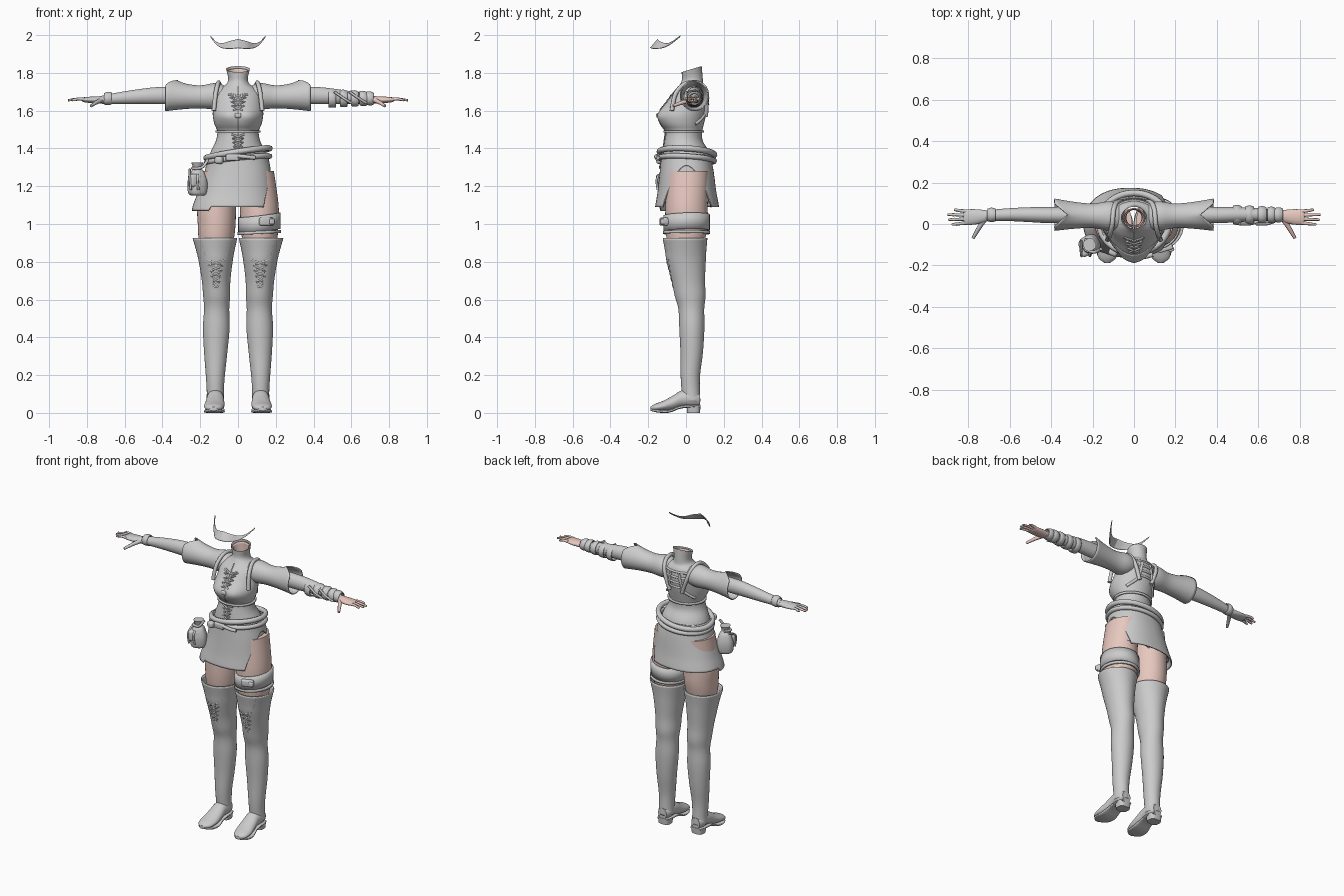
import bpy, bmesh, math
from mathutils import Vector, Matrix
from mathutils.bvhtree import BVHTree

if "Cube" in bpy.data.objects:
    bpy.data.objects.remove(bpy.data.objects["Cube"])


def material(name, colour):
    mat = bpy.data.materials.new(name)
    mat.use_nodes = True
    mat.diffuse_color = colour
    mat.node_tree.nodes["Principled BSDF"].inputs["Base Color"].default_value = colour
    return mat


CLOTH = material("grey cloth", (0.6, 0.6, 0.6, 1))
SKIN = material("skin", (0.8, 0.58, 0.52, 1))


def finish(name, mesh, mat, thick=0):
    mesh.materials.clear()
    mesh.materials.append(mat)
    mesh.shade_smooth()
    mesh.set_sharp_from_angle(angle=0.8)
    obj = bpy.data.objects.new(name, mesh)
    bpy.context.collection.objects.link(obj)
    if thick:
        mod = obj.modifiers.new("thickness", 'SOLIDIFY')
        mod.thickness, mod.offset = thick, 0
    return obj


def surface(name, f, mat, nu=40, nv=24, closed=True, cap=False, thick=0):
    """Grid of points f(u, v), optionally closed around u and capped at both ends."""
    bm = bmesh.new()
    cols = nu if closed else nu + 1
    grid = [[bm.verts.new(f(i / nu, j / nv)) for i in range(cols)] for j in range(nv + 1)]
    for low, high in zip(grid, grid[1:]):
        for i in range(nu):
            k = (i + 1) % cols
            bm.faces.new((low[i], low[k], high[k], high[i]))
    if cap:
        bm.faces.new(grid[0])
        bm.faces.new(grid[-1])
    bmesh.ops.recalc_face_normals(bm, faces=bm.faces)
    mesh = bpy.data.meshes.new(name)
    bm.to_mesh(mesh)
    bm.free()
    return finish(name, mesh, mat, thick)


def spline(rows, t):
    n = len(rows) - 1
    i = min(int(t * n), n - 1)
    f = t * n - i
    near = [rows[max(0, min(n, i + k))] for k in (-1, 0, 1, 2)]
    return [b + f / 2 * (c - a + f * (2 * a - 5 * b + 4 * c - d + f * (3 * (b - c) + d - a)))
            for a, b, c, d in zip(*near)]


def ellipse(u, power=2):
    c, s = math.cos(math.tau * u), math.sin(math.tau * u)
    return (math.copysign(abs(c) ** (2 / power), c), math.copysign(abs(s) ** (2 / power), s))


def loft(name, rings, mat, axis='Z', side=1, power=2, warp=None, **opts):
    """Rings are (position on axis, two centre coordinates, two radii)."""
    def f(u, v):
        t, a, b, ra, rb = spline(rings, v)
        c, s = ellipse(u, power)
        p, q = a + ra * c, b + rb * s
        point = Vector({'X': (t, p, q), 'Y': (p, t, q), 'Z': (p, q, t)}[axis])
        if warp:
            warp(point, v)
        point.x *= side
        return point
    return surface(name, f, mat, nv=4 * (len(rings) - 1), **opts)


def tube(name, points, r, mat=CLOTH, cyclic=False, tip=1, smooth=5):
    rows = list(points) + ([points[0]] if cyclic else [])
    n = smooth * (len(rows) - 1)
    path = [spline(rows, i / n) for i in range(n if cyclic else n + 1)]
    curve = bpy.data.curves.new(name, 'CURVE')
    curve.dimensions, curve.bevel_depth, curve.bevel_resolution = '3D', r, 2
    curve.use_fill_caps = True
    line = curve.splines.new('POLY')
    line.points.add(len(path) - 1)
    line.use_cyclic_u = cyclic
    for i, (dot, p) in enumerate(zip(line.points, path)):
        dot.co = (*p, 1)
        dot.radius = 1 + (tip - 1) * i / n
    temp = bpy.data.objects.new(name, curve)
    bpy.context.collection.objects.link(temp)
    dg = bpy.context.evaluated_depsgraph_get()
    mesh = bpy.data.meshes.new_from_object(temp.evaluated_get(dg))
    bpy.data.objects.remove(temp)
    return finish(name, mesh, mat)


def lace(name, base, points, r, facing=-1):
    """Cord through (x, z) points, laid on the front or back of a part."""
    tree = BVHTree.FromPolygons([v.co for v in base.data.vertices],
                                [p.vertices[:] for p in base.data.polygons])
    path = []
    for (x, z), (x2, z2) in zip(points, points[1:]):
        for k in range(5):
            start = (x + (x2 - x) * k / 4, facing, z + (z2 - z) * k / 4)
            hit = tree.ray_cast(start, (0, -facing, 0))[0]
            if hit and (not path or (hit - path[-1]).length > r / 2):
                path.append(hit)
    return tube(name, path, r, smooth=1)


def box(name, centre, size, turn=0, bevel=0.008):
    bm = bmesh.new()
    bmesh.ops.create_cube(bm, size=1)
    bm.transform(Matrix.Translation(centre) @ Matrix.Rotation(turn, 4, 'Z') @ Matrix.Diagonal((*size, 1)))
    bmesh.ops.bevel(bm, geom=bm.edges, offset=bevel, segments=3, profile=0.5, affect='EDGES')
    mesh = bpy.data.meshes.new(name)
    bm.to_mesh(mesh)
    bm.free()
    return finish(name, mesh, CLOTH)


def band(name, centre, radii, height, tilt, thick=0.012):
    def f(u, v):
        c, s = ellipse(u)
        x, y = radii[0] * c, radii[1] * s
        return (centre[0] + x, centre[1] + y, centre[2] + tilt[0] * x + tilt[1] * y + height * (v - 0.5))
    return surface(name, f, CLOTH, nv=2, thick=thick)


# Bodice with collar
def shape_bodice(p, v):
    if p.y < 0:
        gap = ((abs(p.x) - 0.06) / 0.05) ** 2 + ((p.z - 1.575) / 0.045) ** 2
        p.y -= 0.016 * math.exp(-gap)
    if p.z > 1.74:
        p.z += 0.3 * (p.y - 0.03) * min(1, (p.z - 1.74) / 0.06)


body = [(1.82, 0, .03, .063, .053), (1.77, 0, .033, .052, .055), (1.74, 0, .03, .062, .062),
        (1.72, 0, .03, .095, .075), (1.69, 0, .022, .122, .093), (1.64, 0, .005, .128, .112),
        (1.58, 0, -.018, .134, .125), (1.53, 0, -.02, .125, .115), (1.49, 0, -.012, .11, .098),
        (1.44, 0, -.013, .117, .102), (1.38, 0, 0, .145, .122), (1.3, 0, .005, .162, .13),
        (1.2, 0, .005, .165, .125), (1.14, 0, .005, .1, .09)]
torso = loft("bodice", body, CLOTH, warp=shape_bodice)
loft("neck", [(1.81, 0, .03, .052, .044), (1.75, 0, .03, .043, .044), (1.7, 0, .03, .04, .04)],
     SKIN, warp=shape_bodice, thick=.006)
band("corset_edge", (0, -.012, 1.49), (.114, .102), .012, (0, 0))
lace("front_seam", torso, [(0, 1.73), (0, 1.6), (0, 1.5), (0, 1.38)], .003)
for label, top, width in (("chest", 1.69, .045), ("waist", 1.475, .035)):
    for s in (-1, 1):
        lace(label + "_lace", torso, [(s * width * (1 if k % 2 else -1) * (1 - k / 9), top - k * .022)
                                      for k in range(5)], .005)
lace("chest_tie", torso, [(-.05, 1.685), (0, 1.675), (.05, 1.685)], .005)
box("chest_bead", (0, -.148, 1.575), (.034, .02, .026))

# Back harness and shoulder straps
for s, side in ((-1, "right"), (1, "left")):
    strap = [(.128, -.075, 1.6), (.118, -.055, 1.69), (.105, 0, 1.745), (.098, .07, 1.735),
             (.08, .105, 1.67), (.045, .105, 1.57)]
    tube(side + "_shoulder_strap", [(s * x, y, z) for x, y, z in strap], .012)
    lace(side + "_back_strap", torso, [(s * .1, 1.53), (s * .05, 1.58), (s * .03, 1.69)], .009, 1)
for k in range(4):
    w = .075 - .01 * k
    lace("back_rung", torso, [(-w, 1.7 - .033 * k), (w, 1.7 - .033 * k)], .007, 1)


# Skirt with a slit on its left
skirt_rings = [(1.37, 0, 0, .155, .128), (1.3, 0, .004, .175, .14), (1.2, -.01, .005, .198, .152),
               (1.07, -.02, .006, .222, .168)]


def skirt_point(u, v, hem, inset):
    a = math.tau * u
    z = 1.37 + (hem(min(a, math.tau - a), a) - 1.37) * v
    _, cx, cy, rx, ry = spline(skirt_rings, (1.37 - z) / 0.3)
    c, s = ellipse(u, 2.25)
    return (cx + (rx - inset) * c, cy + (ry - inset) * s, z)


def outer_hem(d, a):
    if d < 0.85:
        return 1.08 + 0.23 * (1 - (d / 0.85) ** 1.6) ** 0.8
    return 1.07 if math.pi < a < 4.15 else 1.09


def inner_hem(d, a):
    return 1.115 + 0.1 * max(0, 1 - d / 0.28)


surface("skirt", lambda u, v: skirt_point(u, v, outer_hem, 0), CLOTH, nu=112, thick=.007)
surface("underskirt", lambda u, v: skirt_point(u, v, inner_hem, .012), CLOTH, nu=112, thick=.005)

# Wrapped belt with buckle and knot
for name, drop, r, tilt in (("upper_belt", 1.375, .016, .15), ("lower_belt", 1.342, .014, .1)):
    loop = [ellipse(k / 24) for k in range(24)]
    tube(name, [(.168 * c, .005 + .145 * s, drop + tilt * .17 * c - .06 * .14 * s) for c, s in loop],
         r, cyclic=True, smooth=2)
box("belt_buckle", (-.03, -.15, 1.353), (.07, .024, .036))
box("belt_knot", (-.1, -.135, 1.338), (.045, .04, .04), -.4, .014)
tube("belt_tail", [(.0, -.155, 1.36), (.05, -.158, 1.355), (.09, -.148, 1.35)], .011)

# Hip pouch
turn = Matrix.Translation((-.215, -.1, 0)) @ Matrix.Rotation(.5, 4, 'Z')
pouch = loft("pouch", [(1.15, 0, 0, .03, .03), (1.165, 0, 0, .047, .042), (1.22, 0, 0, .05, .046),
                       (1.27, 0, 0, .036, .036), (1.295, 0, 0, .022, .022), (1.325, 0, 0, .03, .03)],
             CLOTH, power=2.7, cap=True)
pouch.data.transform(turn)
box("pouch_flap", (-.225, -.125, 1.23), (.075, .05, .07), .5, .015)
tube("pouch_cord", [(-.16, -.12, 1.34), (-.19, -.135, 1.3), (-.24, -.12, 1.295), (-.23, -.07, 1.3)], .008)
for dx in (-.02, .02):
    tube("pouch_strap", [(-.235 + dx, -.08, 1.29), (-.235 + dx, -.15, 1.25), (-.23 + dx, -.15, 1.18)], .006)


# Sleeves, arms and hands
def notch_cuff(p, v):
    if p.z > 1.68:
        p.x -= 0.065 * v ** 4 * max(0, 1 - abs(p.y - 0.045) / 0.055)


for s, side in ((-1, "right"), (1, "left")):
    hand = SKIN if s > 0 else CLOTH
    loft(side + "_sleeve", [(.06, .035, 1.675, .06, .05), (.12, .038, 1.677, .068, .066),
                            (.2, .04, 1.673, .056, .058), (.29, .042, 1.675, .062, .064),
                            (.385, .045, 1.68, .075, .08)],
         CLOTH, 'X', s, warp=notch_cuff, thick=.006)
    loft(side + "_arm", [(.22, .043, 1.68, .04, .046), (.4, .043, 1.68, .039, .046),
                         (.5, .045, 1.676, .036, .041), (.62, .045, 1.667, .03, .032),
                         (.72, .04, 1.657, .025, .022)], CLOTH, 'X', s, cap=True)
    loft(side + "_palm", [(.7, .04, 1.658, .024, .02), (.76, .035, 1.657, .036, .018),
                          (.81, .033, 1.658, .037, .014), (.825, .033, 1.658, .03, .009)],
         hand, 'X', s, cap=True)
    for k, reach in enumerate((.88, .897, .9, .868)):
        y = .061 - .0185 * (3 - k)
        far = y + .3 * (y - .033)
        root, mid, end = (Vector((s * x, w, z)) for x, w, z in
                          ((.81, y, 1.659), (.845, (y + far) / 2, 1.662), (reach, far, 1.655)))
        tube(side + "_finger", [root, mid, end], .0095, SKIN if s > 0 else CLOTH, tip=.6)
        if s < 0:
            tube("right_fingertip", [mid.lerp(end, .4), end], .0085, SKIN, tip=.6)
    tube(side + "_thumb", [(s * .725, .02, 1.655), (s * .75, -.02, 1.643), (s * .778, -.068, 1.625)],
         .014, hand, tip=.55)
    # Wrist wraps: a full bracer on the left, a plain cuff on the right
    wraps = ((.5, .046), (.56, .043), (.62, .04), (.665, .037), (.7, .034)) if s > 0 else ((.69, .032),)
    for x, r in wraps:
        loft(side + "_wrist_wrap", [(x - .02, .044, 1.665, r - .004, r - .002), (x, .044, 1.665, r, r),
                                    (x + .018, .044, 1.662, r - .006, r - .005)],
             CLOTH, 'X', s, thick=.006)
for k in range(2):
    tube("bracer_strap", [(.51 + k * .08, 0, 1.7), (.56 + k * .08, 0, 1.665), (.6 + k * .08, .012, 1.64)], .007)

# Thighs, tall boots and feet
for s, side in ((-1, "right"), (1, "left")):
    loft(side + "_thigh", [(1.28, .1, .01, .09, .11), (1.1, .113, .003, .102, .112),
                           (1, .113, .003, .1, .112), (.92, .115, 0, .093, .102),
                           (.84, .115, 0, .075, .085)], SKIN, side=s, cap=True)
    boot = loft(side + "_boot", [(.925, .122, -.005, .115, .115), (.86, .12, -.002, .098, .106),
                                 (.8, .118, .001, .086, .1), (.7, .116, .012, .072, .085),
                                 (.62, .113, .022, .068, .078), (.55, .113, .028, .063, .065),
                                 (.45, .115, .031, .067, .063), (.32, .118, .03, .058, .056),
                                 (.2, .12, .023, .047, .048), (.12, .12, .025, .042, .045),
                                 (.06, .12, .03, .043, .043)], CLOTH, side=s, thick=.007)
    loft(side + "_foot", [(.074, .12, .07, .03, .035), (.04, .12, .075, .045, .045),
                          (-.02, .12, .075, .045, .045), (-.07, .122, .053, .05, .038),
                          (-.12, .126, .037, .053, .027), (-.165, .129, .028, .042, .019),
                          (-.188, .13, .024, .012, .008)], CLOTH, 'Y', s, cap=True)
    loft(side + "_sole", [(.076, .12, .035, .035, .006), (.03, .12, .036, .047, .007),
                          (-.03, .121, .03, .045, .008), (-.09, .124, .009, .054, .008),
                          (-.15, .128, .01, .05, .008), (-.188, .13, .017, .015, .006)],
         CLOTH, 'Y', s, power=4, cap=True)
    loft(side + "_heel", [(0, .12, .04, .038, .034), (.04, .12, .04, .044, .037)], CLOTH,
         side=s, power=3, cap=True)
    # Boot lacing
    cx = s * .117
    for m in (-1, 1):
        lace(side + "_boot_opening", boot, [(cx + m * .075, .915), (cx + m * .045, .8), (cx + m * .012, .66)], .004)
        lace(side + "_boot_lace", boot, [(cx + m * (.045 - .007 * k) * (1 if k % 2 else -1), .81 - .029 * k)
                                         for k in range(6)], .006)

# Thigh strap with buckle
band("thigh_strap", (.113, .003, 1.005), (.106, .117), .085, (.12, .03))
band("thigh_strap_edge", (.113, .003, .955), (.109, .119), .015, (.05, 0))
box("strap_pouch", (.15, -.117, 1.013), (.075, .03, .042), .3)
box("strap_buckle", (.175, -.112, 1.013), (.028, .045, .03), .4, .006)

# Face covering, floating above the collar
cover_rows = [(0, -.15, 1.978, -.188, 1.932), (.045, -.137, 1.967, -.17, 1.928),
              (.085, -.105, 1.956, -.125, 1.932), (.115, -.075, 1.965, -.085, 1.95),
              (.145, -.03, 1.997, -.035, 1.988)]


def cover(u, v):
    x, y, z, y2, z2 = spline(cover_rows, abs(2 * u - 1))
    return (math.copysign(x, u - 0.5), y + (y2 - y) * v, z + (z2 - z) * v)


surface("face_cover", cover, CLOTH, nv=6, closed=False, thick=.004)
